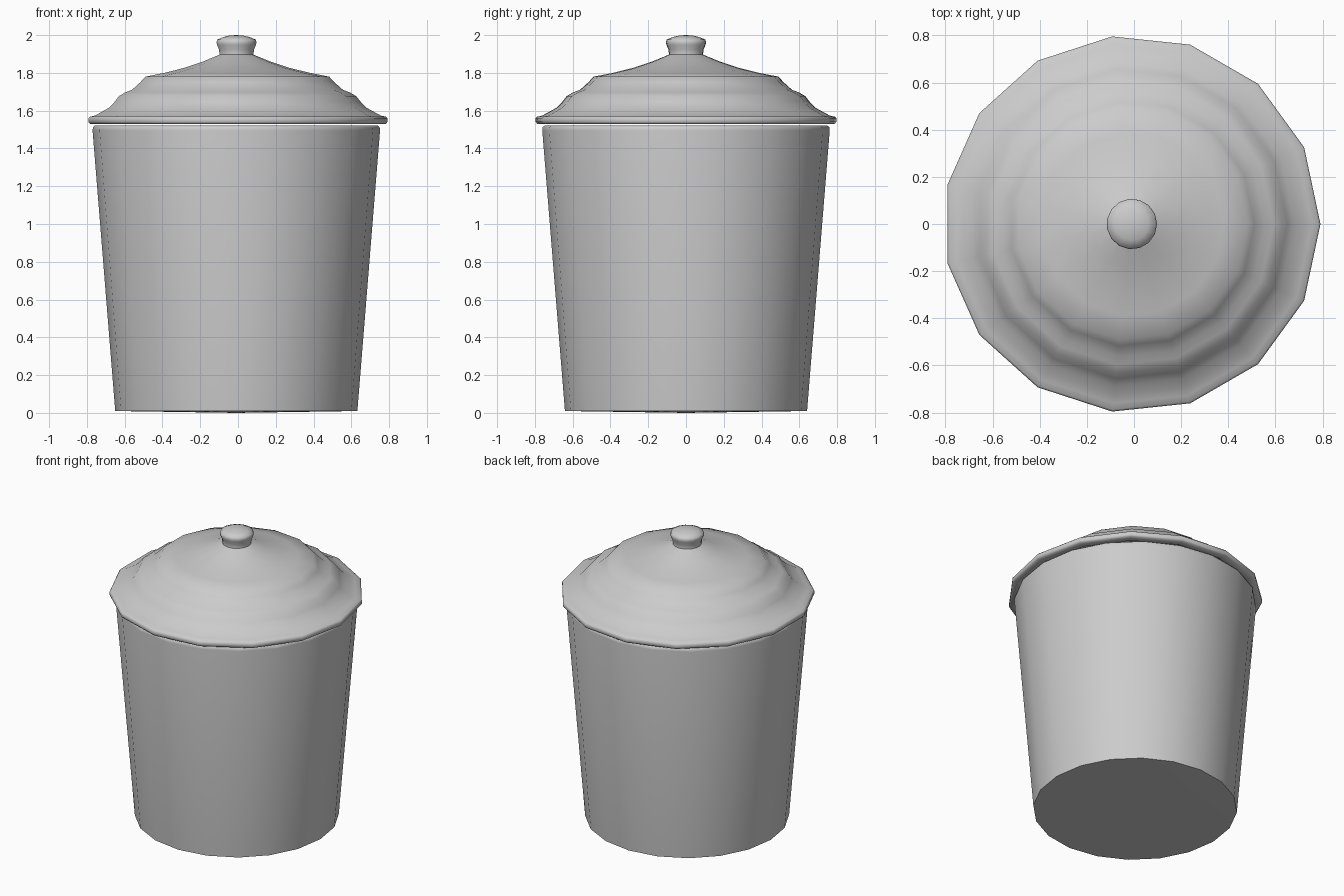
import bpy, bmesh, math

if "Cube" in bpy.data.objects:
    bpy.data.objects.remove(bpy.data.objects["Cube"])

CX = -0.009  # the odd-sided lid shifts the axis slightly off the bounding-box centre


def lathe(name, profile, sides, angle):
    """Revolve an (r, z) profile; points with r = 0 become poles."""
    bm = bmesh.new()
    rings = []
    for r, z in profile:
        if r == 0:
            rings.append([bm.verts.new((CX, 0, z))] * sides)
        else:
            rings.append([bm.verts.new((CX + r * math.cos(math.tau * i / sides),
                                        r * math.sin(math.tau * i / sides), z))
                          for i in range(sides)])
    for a, b in zip(rings, rings[1:]):
        for i in range(sides):
            j = (i + 1) % sides
            quad = list(dict.fromkeys((a[i], a[j], b[j], b[i])))
            bm.faces.new(quad)
    bmesh.ops.recalc_face_normals(bm, faces=bm.faces)
    mesh = bpy.data.meshes.new(name)
    bm.to_mesh(mesh)
    bm.free()
    obj = bpy.data.objects.new(name, mesh)
    bpy.context.collection.objects.link(obj)
    bpy.ops.object.select_all(action='DESELECT')
    obj.select_set(True)
    bpy.context.view_layer.objects.active = obj
    bpy.ops.object.shade_smooth_by_angle(angle=math.radians(angle))
    return obj


# Tapered hollow bin with rounded rim and slightly dished base
lathe("bin_body", [(0, 0), (0.641, 0.01), (0.761, 1.495), (0.759, 1.512),
                   (0.748, 1.522), (0.725, 1.522), (0.713, 1.51),
                   (0.705, 1.49), (0.59, 0.06), (0, 0.06)], 20, 50)

# Stepped lid with rolled rim, thin shell underneath
lathe("lid", [(0, 1.93), (0.095, 1.895), (0.18, 1.86), (0.28, 1.827),
              (0.39, 1.80), (0.492, 1.78), (0.52, 1.75), (0.565, 1.71),
              (0.60, 1.697), (0.635, 1.677), (0.66, 1.645), (0.69, 1.615),
              (0.73, 1.593), (0.765, 1.574), (0.792, 1.568), (0.80, 1.56),
              (0.80, 1.54), (0.792, 1.53), (0.74, 1.53), (0.70, 1.565),
              (0.62, 1.65), (0.48, 1.75), (0.28, 1.80), (0, 1.86)], 15, 60)

# Lid knob
lathe("lid_knob", [(0, 1.87), (0.095, 1.87), (0.091, 1.90), (0.094, 1.925),
                   (0.104, 1.948), (0.107, 1.962), (0.103, 1.976),
                   (0.07, 1.99), (0.035, 1.998), (0, 2.0)], 15, 60)
